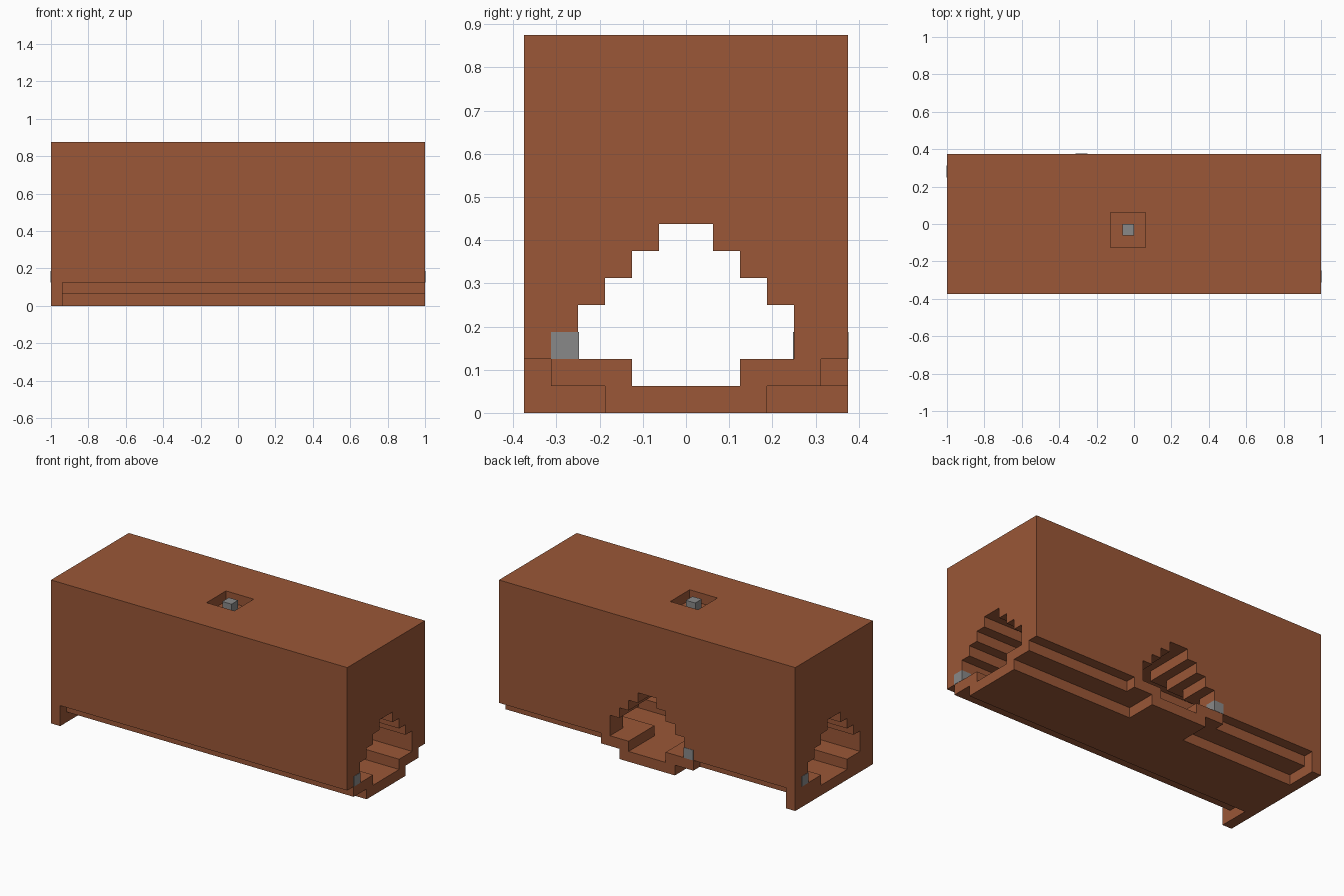
import bpy, bmesh

U = 1 / 16  # grid unit of the blocky style

old = bpy.data.objects.get("Cube")
if old:
    bpy.data.objects.remove(old, do_unlink=True)


def make_material(name, color):
    mat = bpy.data.materials.new(name)
    mat.use_nodes = True
    mat.diffuse_color = color
    mat.node_tree.nodes["Principled BSDF"].inputs["Base Color"].default_value = color
    return mat


brown = make_material("clay_brown", (0.325, 0.095, 0.038, 1))
grey = make_material("lamp_grey", (0.25, 0.25, 0.25, 1))


def finish(bm, name, mat):
    bmesh.ops.recalc_face_normals(bm, faces=bm.faces)
    mesh = bpy.data.meshes.new(name)
    bm.to_mesh(mesh)
    bm.free()
    mesh.materials.append(mat)
    obj = bpy.data.objects.new(name, mesh)
    bpy.context.collection.objects.link(obj)
    return obj


def box(name, x, y, z, mat=brown):
    """Box from (low, high) ranges given in grid units."""
    bm = bmesh.new()
    bmesh.ops.create_cube(bm, size=1)
    for v in bm.verts:
        v.co = [U * (r[0] if c < 0 else r[1]) for c, r in zip(v.co, (x, y, z))]
    return finish(bm, name, mat)


def tunnel(name, axis, start, end):
    """Stepped arch profile extruded along one axis."""
    half = [(2, 1), (2, 2), (4, 2), (4, 4), (3, 4), (3, 5), (2, 5), (2, 6), (1, 6), (1, 7)]
    outline = half + [(-w, z) for w, z in reversed(half)]
    place = (lambda w, d, z: (d, w, z)) if axis == "x" else (lambda w, d, z: (w, d, z))
    bm = bmesh.new()
    face = bm.faces.new([bm.verts.new([U * c for c in place(w, start, z)]) for w, z in outline])
    new = bmesh.ops.extrude_face_region(bm, geom=[face])["geom"]
    shift = [U * c for c in place(0, end - start, 0)]
    bmesh.ops.translate(bm, vec=shift, verts=[g for g in new if isinstance(g, bmesh.types.BMVert)])
    return finish(bm, name, brown)


def cut(target, cutter):
    cutter.hide_render = True
    mod = target.modifiers.new("cut", "BOOLEAN")
    mod.operation, mod.solver, mod.object = "DIFFERENCE", "EXACT", cutter
    bpy.context.view_layer.objects.active = target
    bpy.ops.object.modifier_apply(modifier=mod.name)
    bpy.data.objects.remove(cutter, do_unlink=True)


# Main block
body = box("body", (-16, 16), (-6, 6), (0, 14))

# Arched passage through both ends, with a branch to the back
cut(body, tunnel("long_passage", "x", -18, 18))
cut(body, tunnel("back_passage", "y", 0, 8))

# Stepped slots under the front edge, stopping at the end wall
for inner, top in ((-3, 1), (-5, 2)):
    cut(body, box("front_slot", (-15, 18), (-8, inner), (-2, top)))

# Stepped slots under the back edge, either side of the branch sill
for inner, top, sill in ((3, 1, 3), (5, 2, 5)):
    for low, high in ((-15, -sill), (sill, 18)):
        cut(body, box("back_slot", (low, high), (inner, 8), (-2, top)))

# Roof recess with its lamp
cut(body, box("roof_recess", (-2, 1), (-2, 1), (13, 16)))
box("roof_lamp", (-1, 0), (-1, 0), (13, 14), grey)

# Small lamps set into the wall beside each opening
e = 0.03
box("left_end_lamp", (15, 16 + e), (-5, -4 + e), (2, 3), grey)
box("right_end_lamp", (-16 - e, -15), (4 - e, 5), (2, 3), grey)
box("back_lamp", (-5, -4 + e), (5, 6 + e), (2, 3), grey)
